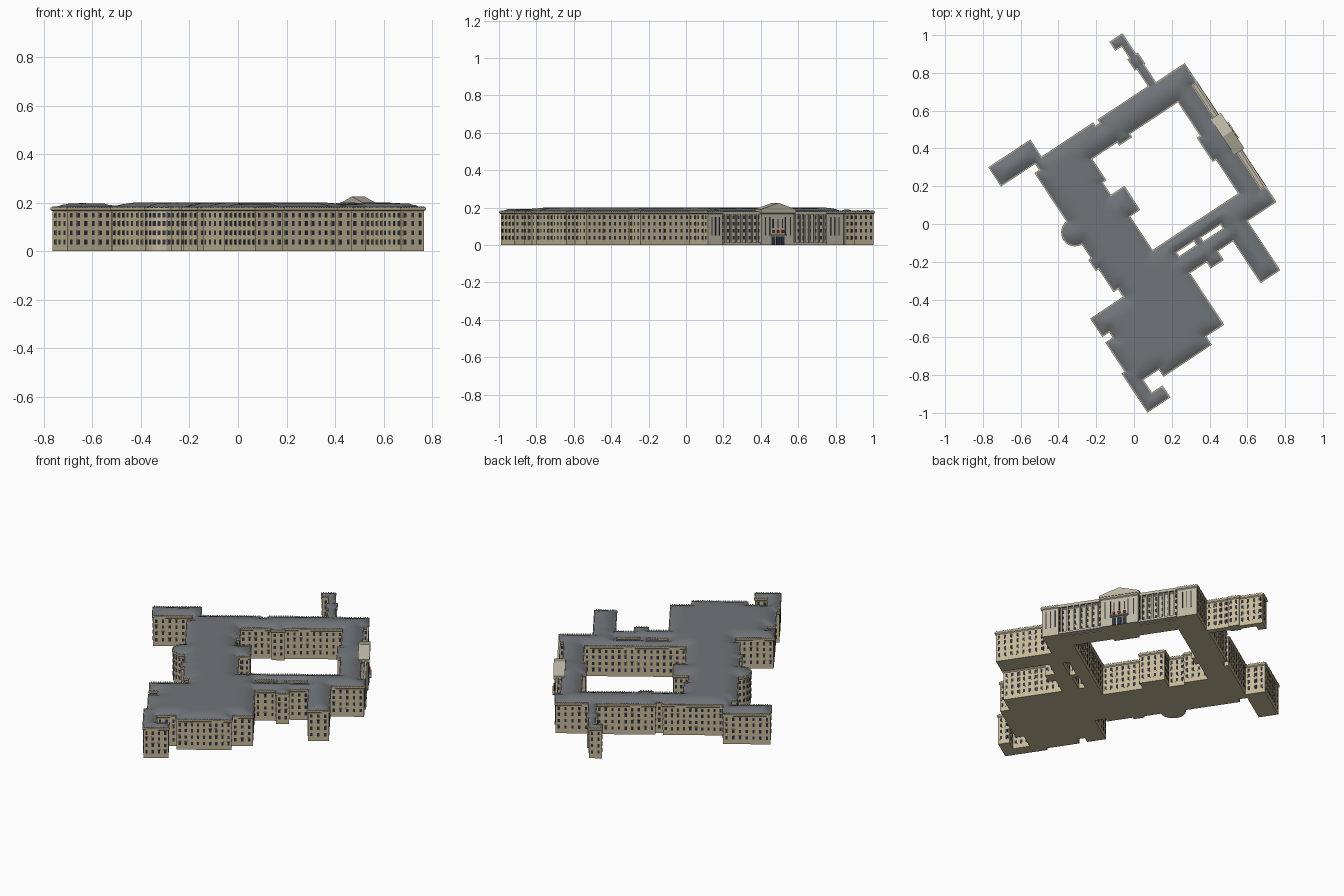
import bpy, bmesh, math
from mathutils import Vector

if "Cube" in bpy.data.objects:
    bpy.data.objects.remove(bpy.data.objects["Cube"])

ANGLE = math.radians(33.5)      # plan is laid out square, then turned
WALL_TOP, EAVE = 0.168, 0.179


def material(name, rgb):
    m = bpy.data.materials.new(name)
    m.diffuse_color = (*rgb, 1)
    m.use_nodes = True
    m.node_tree.nodes["Principled BSDF"].inputs["Base Color"].default_value = m.diffuse_color
    return m


STONE = material("stone", (0.56, 0.48, 0.31))
PALE = material("pale_stone", (0.50, 0.46, 0.36))
TRIM = material("trim", (0.66, 0.60, 0.45))
GLASS = material("glass", (0.025, 0.03, 0.055))
SLATE = material("slate", (0.16, 0.175, 0.19))
RED = material("red", (0.45, 0.03, 0.04))


def finish(name, bm, *mats):
    me = bpy.data.meshes.new(name)
    bm.to_mesh(me)
    bm.free()
    for m in mats:
        me.materials.append(m)
    ob = bpy.data.objects.new(name, me)
    ob.rotation_euler.z = ANGLE
    bpy.context.collection.objects.link(ob)
    return ob


def path(start, moves, axis):
    """Right-angled outline: each value moves along u or v in turn."""
    p, pts = list(start), [Vector(start)]
    for m in moves:
        p[axis] = m
        pts.append(Vector(p))
        axis = 1 - axis
    return pts


def box(bm, c, d, along, out, high):
    """Box centred at c=(u,v,z), its length along plan direction d."""
    a = Vector((d.x, d.y, 0)) * along / 2
    b = Vector((d.y, -d.x, 0)) * out / 2
    h = Vector((0, 0, high / 2))
    c = Vector(c)
    vs = [bm.verts.new(c + a * i + b * j + h * k)
          for k in (-1, 1) for i, j in ((-1, 1), (1, 1), (1, -1), (-1, -1))]
    bm.faces.new(vs[3::-1])
    bm.faces.new(vs[4:])
    for i in range(4):
        j = (i + 1) % 4
        bm.faces.new((vs[i], vs[j], vs[4 + j], vs[4 + i]))


def edges(loop):
    for a, b in zip(loop, loop[1:] + loop[:1]):
        d = (b - a).normalized()
        yield a, b, d, Vector((d.y, -d.x)), (b - a).length


def offset(loop, dist):
    ns = [e[3] for e in edges(loop)]
    return [p + (ns[i - 1] + ns[i]) / (1 + ns[i - 1].dot(ns[i])) * dist
            for i, p in enumerate(loop)]


def sweep(bm, loop, profile):
    rings = [[bm.verts.new((*p, z)) for p in offset(loop, o)] for o, z in profile]
    n = len(loop)
    for lo, hi in zip(rings, rings[1:]):
        for i in range(n):
            j = (i + 1) % n
            f = bm.faces.new((lo[i], lo[j], hi[j], hi[i]))
            f.material_index = int(loop[i].x > .65 and loop[j].x > .65)


def fill(loops, z, up):
    bm = bmesh.new()
    es = []
    for lp in loops:
        vs = [bm.verts.new((*p, z)) for p in lp]
        es += [bm.edges.new((vs[i - 1], vs[i])) for i in range(len(vs))]
    bmesh.ops.triangle_fill(bm, edges=es, use_beauty=True)
    for f in bm.faces:
        f.normal_update()
        if (f.normal.z > 0) != up:
            f.normal_flip()
    return bm


# Plan: outer outline with a round stair tower, main court and two light wells
outer = path((-.472, .67), [.56, -.255, .51, -.285], 1)
outer += [Vector((-.285 + .068 * math.cos(t), .135 + .068 * math.sin(t)))
          for t in (math.pi * (.5 + i / 10) for i in range(11))]
outer += path((-.285, -.03), [
    -.30, -.09, -.283, -.235, -.255, -.295, -.464, -.40, -.42, -.445, -.467, -.63,
    -.486, -.866, -.352, -.802, -.42, -.71, -.31, -.755, -.015, -.702, .098, -.375,
    .215, -.415, .285, -.36, .392, -.625, .505, -.313, .687, -.22, .66, .02, .70, .23,
    .66, .445, .688, .556, .505, .68, .512, .74, .50, .87, .43, .825, .47, .74,
    .458, .68, .47, .562, .15, .54, .11, .562, -.217, .67], 0)
court = path((0, -.175), [.05, .063, .19, -.022, .28, 0, .415, .17, .395, .24, .415,
                          .555, .19, .535, .05, .555, -.175], 1)
well_a = path((.10, -.28), [-.245, .22, -.28], 1)
well_b = path((.25, -.285), [-.25, .385, -.285], 1)
loops = [outer, court, well_a, well_b]

# Walls, cornice and base
walls, cornice = bmesh.new(), bmesh.new()
for lp in loops:
    sweep(walls, lp, [(0, 0), (0, EAVE)])
    sweep(cornice, lp, [(0, WALL_TOP - .003), (.006, WALL_TOP + .002),
                        (.006, EAVE), (-.003, EAVE)])
finish("walls", walls, STONE, PALE)
finish("cornice", cornice, STONE, PALE)
finish("base", fill(loops, 0, False), STONE)

# Soft low-pitched roof: height grows with distance from the eaves
roof = fill(loops, EAVE, True)
for axis in (0, 1):
    for i in range(-48, 49):
        co, no = Vector((0, 0, 0)), Vector((0, 0, 0))
        co[axis], no[axis] = i * .02 + .001, 1
        bmesh.ops.bisect_plane(roof, geom=roof.verts[:] + roof.edges[:] + roof.faces[:],
                               dist=1e-5, plane_co=co, plane_no=no)
segs = [(a, d, ln) for lp in loops for a, b, d, n, ln in edges(lp)]
for v in roof.verts:
    p = v.co.xy
    dist = min((a + d * min(max((p - a).dot(d), 0), ln) - p).length for a, d, ln in segs)
    t = min(dist / .075, 1)
    v.co.z = EAVE + .021 * t * (2 - t)
for f in roof.faces:
    f.smooth = True
finish("roof", roof, SLATE)

# Windows, sill bands of frames and parapet blocks along every wall
frames, panes, blocks = bmesh.new(), bmesh.new(), bmesh.new()
for lp in loops:
    for a, b, d, n, ln in edges(lp):
        count = int(ln / .012)
        for i in range(count):
            p = a + d * ln * (i + .5) / count + n * .003
            box(blocks, (*p, EAVE + .003), d, .006, .004, .006)
        if min(a.x, b.x) > .68 or ln < .02:
            continue
        count = max(1, round(ln / .034))
        for i in range(count):
            p = a + d * ln * (i + .5) / count
            for z in (.038, .076, .114, .148):
                box(frames, (*p, z), d, .017, .003, .024)
                box(panes, (*p, z), d, .012, .005, .019)
finish("window_frames", frames, STONE)
finish("window_panes", panes, GLASS)
finish("parapet_blocks", blocks, TRIM)

# Entrance front: colonnades with beams, slit windows, doors and flags
V = Vector((0, 1))
cols, slits, doors, flags = (bmesh.new() for _ in range(4))
for lo, hi in ((-.22, .02), (.23, .445)):
    mid = (lo + hi) / 2
    box(cols, (.687, mid, .172), V, hi - lo, .012, .016)
    box(cols, (.68, mid, .006), V, hi - lo, .03, .012)
    for i in range(7):
        box(cols, (.687, lo + (hi - lo) * (i + .5) / 7, .085), V, .008, .008, .165)
for u, vs in ((.688, (-.29, -.265, -.24, .475, .50, .525)),
              (.70, (.045, .075, .175, .205))):
    for v in vs:
        box(slits, (u, v, .10), V, .005, .004, .10)
for v in (.095, .125, .155):
    box(doors, (.70, v, .022), V, .022, .006, .044)
    box(slits, (.70, v, .115), V, .006, .004, .05)
    box(flags, (.706, v, .072), V, .012, .008, .014)
box(cols, (.705, .125, .052), V, .10, .02, .006)
finish("colonnade", cols, PALE)
finish("slit_windows", slits, GLASS)
finish("entrance_doors", doors, GLASS)
finish("flags", flags, RED)

# Gabled pediment over the entrance
ped = bmesh.new()
tri = [(.012, .18), (.238, .18), (.238, .190), (.125, .225), (.012, .190)]
back, front = ([ped.verts.new((u, v, z)) for v, z in tri] for u in (.645, .708))
ped.faces.new(front)
ped.faces.new(back[::-1])
for i in range(5):
    j = (i + 1) % 5
    ped.faces.new((front[j], front[i], back[i], back[j]))
finish("pediment", ped, PALE)
